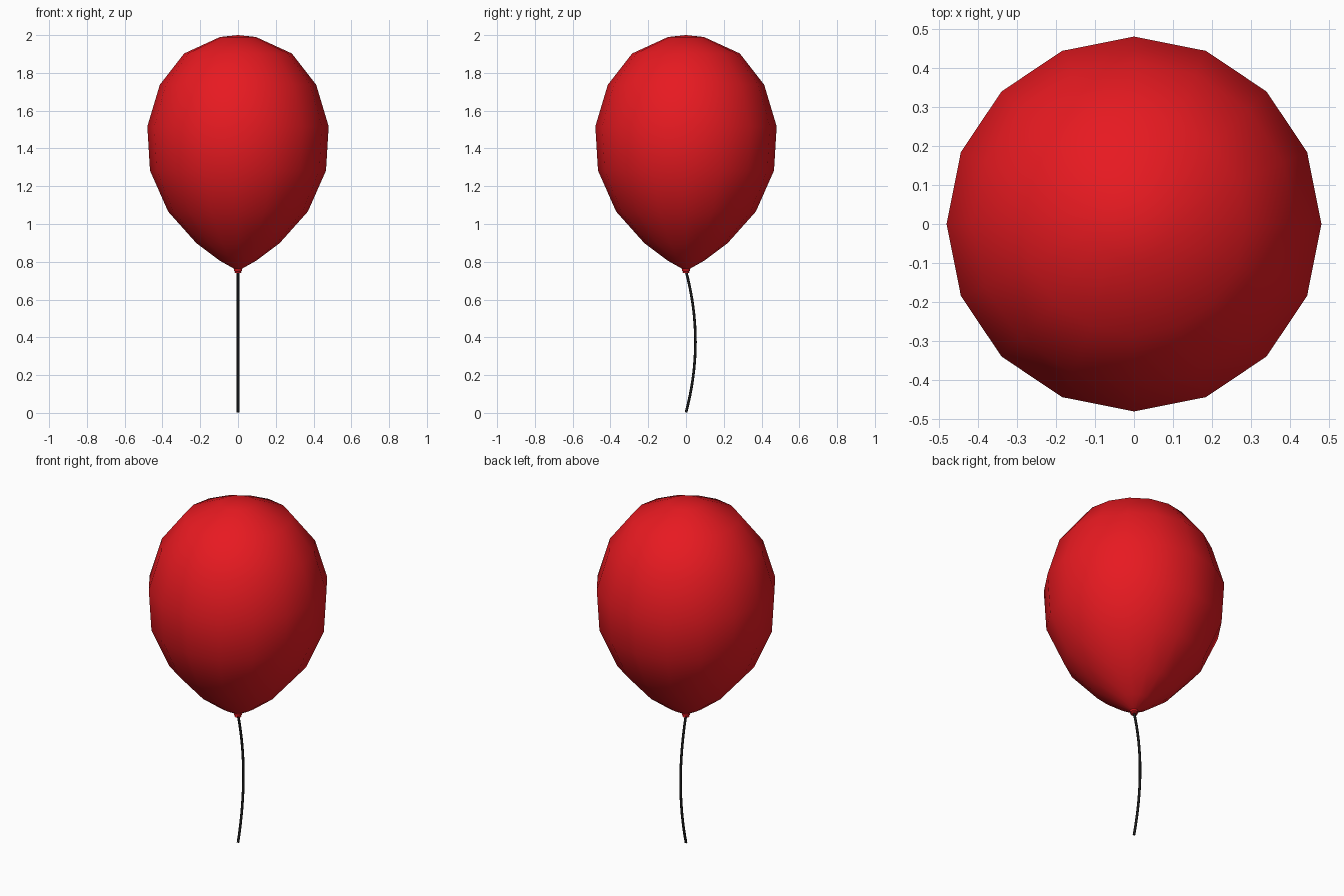
import bpy, bmesh
from math import cos, sin, pi, radians

if "Cube" in bpy.data.objects:
    bpy.data.objects.remove(bpy.data.objects["Cube"])

red = bpy.data.materials.new("red_rubber")
red.diffuse_color = (0.8, 0.01, 0.015, 1)
red.use_nodes = True
red.node_tree.nodes["Principled BSDF"].inputs["Base Color"].default_value = red.diffuse_color
black = bpy.data.materials.new("black_string")
black.diffuse_color = (0.01, 0.01, 0.01, 1)
black.use_nodes = True
black.node_tree.nodes["Principled BSDF"].inputs["Base Color"].default_value = black.diffuse_color


def lathe(name, profile, sides, mat, angle):
    """Revolve (radius, z) points around z; radius 0 makes a pole."""
    bm = bmesh.new()
    rings = []
    for r, z in profile:
        n = sides if r > 0 else 1
        rings.append([bm.verts.new((r * cos(2 * pi * i / sides), r * sin(2 * pi * i / sides), z))
                      for i in range(n)])
    for a, b in zip(rings, rings[1:]):
        for i in range(sides):
            j = (i + 1) % sides
            quad = [a[i % len(a)], a[j % len(a)], b[j % len(b)], b[i % len(b)]]
            bm.faces.new(list(dict.fromkeys(quad)))
    bmesh.ops.recalc_face_normals(bm, faces=bm.faces)
    me = bpy.data.meshes.new(name)
    bm.to_mesh(me)
    bm.free()
    me.materials.append(mat)
    ob = bpy.data.objects.new(name, me)
    bpy.context.collection.objects.link(ob)
    bpy.ops.object.select_all(action='DESELECT')
    ob.select_set(True)
    bpy.context.view_layer.objects.active = ob
    bpy.ops.object.shade_smooth_by_angle(angle=radians(angle))
    return ob


# Inflated body, 16 sides
lathe("balloon_body", [
    (0, 2.0), (0.095, 1.99), (0.285, 1.903), (0.414, 1.737), (0.48, 1.517),
    (0.466, 1.283), (0.37, 1.066), (0.22, 0.898), (0.10, 0.808), (0.012, 0.758), (0, 0.756)],
    16, red, 60)

# Tied knot with a rolled lip
lathe("knot", [
    (0, 0.772), (0.013, 0.768), (0.022, 0.762), (0.022, 0.752), (0.016, 0.748),
    (0.018, 0.741), (0, 0.741)], 12, red, 50)

# String bowing gently backwards
cu = bpy.data.curves.new("string", 'CURVE')
cu.dimensions = '3D'
cu.bevel_depth = 0.007
cu.bevel_resolution = 2
cu.use_fill_caps = True
sp = cu.splines.new('POLY')
N = 16
sp.points.add(N)
for i, p in enumerate(sp.points):
    t = i / N
    p.co = (0, 0.2 * t * (1 - t), 0.003 + 0.747 * t, 1)
sp.use_smooth = True
cu.materials.append(black)
string = bpy.data.objects.new("string", cu)
bpy.context.collection.objects.link(string)
